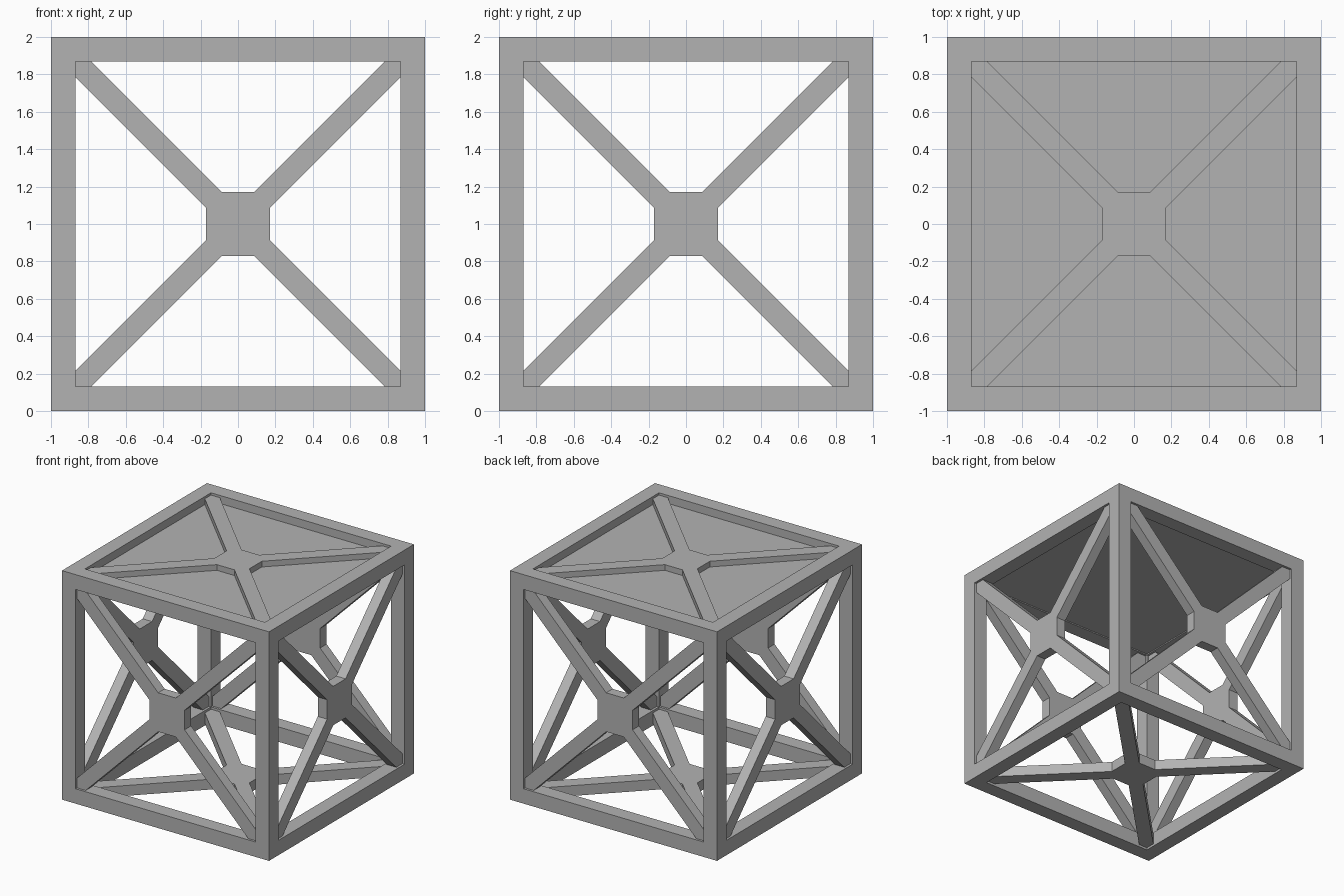
import bpy, bmesh
from math import pi
from mathutils import Matrix, Vector

BAR = 0.13          # frame bar width
RECESS = 0.02       # brace set back from the outer face
BRACE_DEPTH = 0.09

if "Cube" in bpy.data.objects:
    bpy.data.objects.remove(bpy.data.objects["Cube"], do_unlink=True)

grey = bpy.data.materials.new("plain_grey")
grey.use_nodes = True
colour = (0.45, 0.45, 0.45, 1)
grey.diffuse_color = colour
grey.node_tree.nodes["Principled BSDF"].inputs["Base Color"].default_value = colour
CENTRE = Matrix.Translation((0, 0, 1))


def finish(name, bm, matrix=CENTRE):
    """Turn a bmesh into a grey object."""
    bmesh.ops.recalc_face_normals(bm, faces=bm.faces)
    mesh = bpy.data.meshes.new(name)
    bm.to_mesh(mesh)
    bm.free()
    mesh.materials.append(grey)
    obj = bpy.data.objects.new(name, mesh)
    obj.matrix_world = matrix
    bpy.context.collection.objects.link(obj)
    return obj


def box(name, size, centre=(0, 0, 1)):
    bm = bmesh.new()
    bmesh.ops.create_cube(bm, size=1)
    bmesh.ops.scale(bm, vec=size, verts=bm.verts)
    return finish(name, bm, Matrix.Translation(centre))


# Outer frame: a cube with a square opening cut through along each axis
frame = box("cube_frame", (2, 2, 2))
opening = 2 - 2 * BAR
for axis in range(3):
    size = [opening] * 3
    size[axis] = 3
    cutter = box("opening_cutter", size)
    cutter.hide_render = True
    cut = frame.modifiers.new("opening", "BOOLEAN")
    cut.operation = "DIFFERENCE"
    cut.solver = "EXACT"
    cut.object = cutter
    bpy.context.view_layer.objects.active = frame
    bpy.ops.object.modifier_apply(modifier=cut.name)
    bpy.data.objects.remove(cutter, do_unlink=True)


# Cross brace: square hub with four diagonal arms running into the frame corners
def cross_brace(name, rotation):
    arm = [(0.17, 0.085), (0.95, 0.865), (0.95, 0.95), (0.865, 0.95), (0.085, 0.17)]
    bm = bmesh.new()
    verts = []
    for quarter in range(4):
        turn = Matrix.Rotation(quarter * pi / 2, 3, "Z")
        verts += [bm.verts.new(turn @ Vector((x, y, 1 - RECESS))) for x, y in arm]
    face = bm.faces.new(verts)
    back = bmesh.ops.extrude_face_region(bm, geom=[face])["geom"]
    bmesh.ops.translate(bm, vec=(0, 0, -BRACE_DEPTH),
                        verts=[v for v in back if isinstance(v, bmesh.types.BMVert)])
    return finish(name, bm, CENTRE @ rotation)


for name, angle, axis in [
    ("top_brace", 0, "X"), ("bottom_brace", pi, "X"),
    ("front_brace", pi / 2, "X"), ("back_brace", -pi / 2, "X"),
    ("left_brace", pi / 2, "Y"), ("right_brace", -pi / 2, "Y"),
]:
    cross_brace(name, Matrix.Rotation(angle, 4, axis))

# Closed panel beneath the top brace
panel_size = opening + 0.04
box("top_panel", (panel_size, panel_size, 0.05), (0, 0, 1.905))
